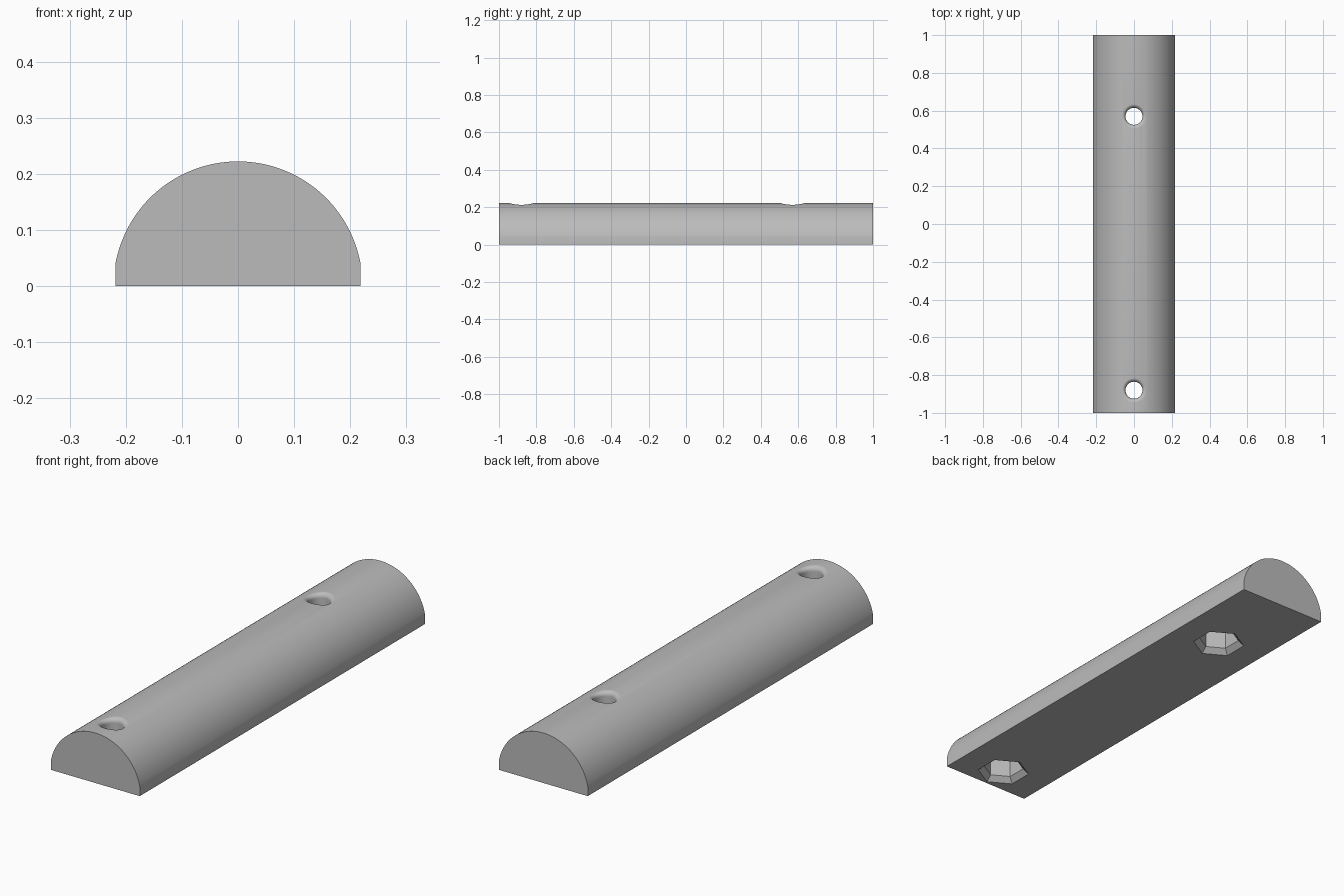
import bpy
import bmesh
from math import sin, cos, pi, sqrt, acos

LENGTH = 2.0
RADIUS = 0.222        # half-round profile, centred on the ground line
HALF_WIDTH = 0.218
HOLE_R = 0.045
FILLET = 0.022
HOLE_POSITIONS = (-0.88, 0.57)

cube = bpy.data.objects.get("Cube")
if cube:
    bpy.data.objects.remove(cube, do_unlink=True)


def make_material(name, rgb):
    mat = bpy.data.materials.new(name)
    mat.use_nodes = True
    mat.diffuse_color = (*rgb, 1)
    mat.node_tree.nodes["Principled BSDF"].inputs["Base Color"].default_value = (*rgb, 1)
    return mat


def skin(name, rings):
    """Closed solid through a list of rings of equal point count."""
    bm = bmesh.new()
    loops = [[bm.verts.new(p) for p in ring] for ring in rings]
    n = len(loops[0])
    for a, b in zip(loops, loops[1:]):
        for i in range(n):
            j = (i + 1) % n
            bm.faces.new((a[i], a[j], b[j], b[i]))
    bm.faces.new(loops[0][::-1])
    bm.faces.new(loops[-1])
    bmesh.ops.recalc_face_normals(bm, faces=bm.faces[:])
    mesh = bpy.data.meshes.new(name)
    bm.to_mesh(mesh)
    bm.free()
    obj = bpy.data.objects.new(name, mesh)
    bpy.context.collection.objects.link(obj)
    return obj


def surface_z(x):
    return sqrt(RADIUS ** 2 - x ** 2)


def hole_cutter(y0, sides=48, steps=8):
    """Through hole whose flared rim follows the curved top."""
    def ring(r, height):
        pts = []
        for i in range(sides):
            a = 2 * pi * i / sides
            x = r * cos(a)
            pts.append((x, y0 + r * sin(a), height(x)))
        return pts

    rings = [ring(HOLE_R, lambda x: -0.1)]
    for k in range(steps + 1):
        a = pi / 2 * k / steps
        r = HOLE_R + FILLET * (1 - cos(a))
        drop = FILLET * (1 - sin(a)) - 0.0004
        rings.append(ring(r, lambda x, d=drop: surface_z(x) - d))
    rings.append(ring(HOLE_R + FILLET, lambda x: RADIUS + 0.1))
    return skin("hole_cutter", rings)


def nut_cutter(y0):
    """Hexagonal nut pocket with a chamfered mouth."""
    levels = ((0.12, -0.01), (0.086, 0.024), (0.086, 0.11))
    rings = [[(r * cos(pi / 6 + i * pi / 3), y0 + r * sin(pi / 6 + i * pi / 3), z)
              for i in range(6)] for r, z in levels]
    return skin("nut_cutter", rings)


# Half-round bar with short upright edges
start = acos(HALF_WIDTH / RADIUS)
count = 80
profile = [(HALF_WIDTH, 0)]
for k in range(count + 1):
    a = start + (pi - 2 * start) * k / count
    profile.append((RADIUS * cos(a), RADIUS * sin(a)))
profile.append((-HALF_WIDTH, 0))
bar = skin("half_round_bar", [[(x, y, z) for x, z in profile]
                              for y in (-LENGTH / 2, LENGTH / 2)])
bar.data.materials.append(make_material("light grey", (0.5, 0.5, 0.5)))

# Bolt holes and nut pockets
bpy.ops.object.select_all(action="DESELECT")
bar.select_set(True)
bpy.context.view_layer.objects.active = bar
for y0 in HOLE_POSITIONS:
    for cutter in (nut_cutter(y0), hole_cutter(y0)):
        cutter.hide_render = True
        mod = bar.modifiers.new("cut", "BOOLEAN")
        mod.operation = "DIFFERENCE"
        mod.solver = "EXACT"
        mod.object = cutter
        bpy.ops.object.modifier_apply(modifier=mod.name)
        bpy.data.objects.remove(cutter, do_unlink=True)

bpy.ops.object.shade_smooth_by_angle(angle=pi / 6)
